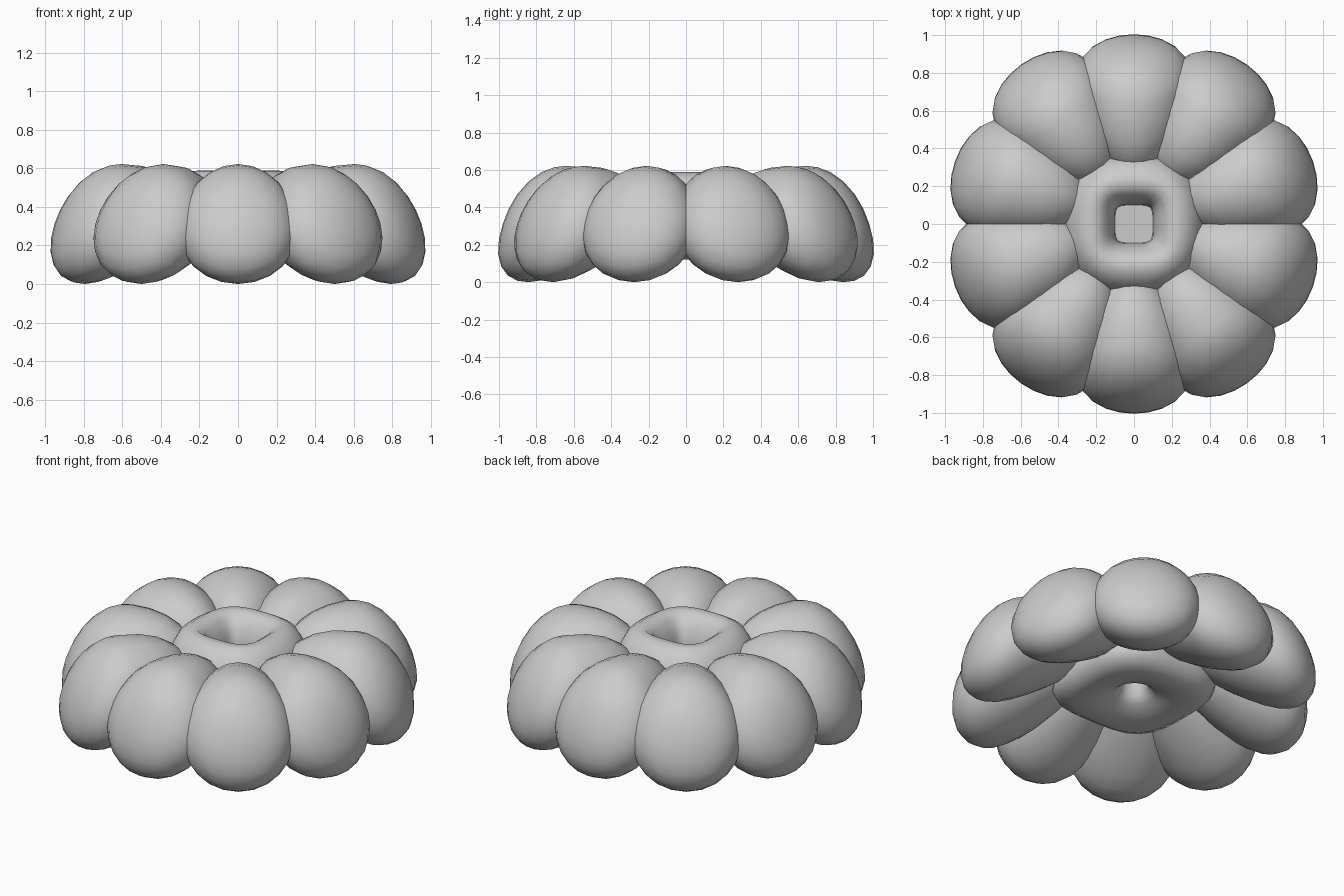
import bpy
import bmesh
import math
from mathutils import Matrix, Vector

cube = bpy.data.objects.get("Cube")
if cube:
    bpy.data.objects.remove(cube, do_unlink=True)

grey = bpy.data.materials.new("soft grey")
grey.use_nodes = True
colour = (0.6, 0.6, 0.6, 1)
grey.diffuse_color = colour
grey.node_tree.nodes["Principled BSDF"].inputs["Base Color"].default_value = colour


def finish(bm, name):
    """Turn a bmesh into a smooth-shaded object."""
    bmesh.ops.recalc_face_normals(bm, faces=bm.faces)
    for face in bm.faces:
        face.smooth = True
    mesh = bpy.data.meshes.new(name)
    bm.to_mesh(mesh)
    bm.free()
    mesh.materials.append(grey)
    obj = bpy.data.objects.new(name, mesh)
    bpy.context.collection.objects.link(obj)
    return obj


# Plump lobe: a rounded cube pulled into a leaning egg, blunt outside,
# long toward the centre on top and tucked up underneath
def lobe(name, degrees, centre=0.74):
    bm = bmesh.new()
    bmesh.ops.create_cube(bm, size=2)
    bmesh.ops.subdivide_edges(bm, edges=bm.edges[:], cuts=5, use_grid_fill=True)
    fullness = 2.2
    for v in bm.verts:
        p = Vector([math.tan(c * math.pi / 4) for c in v.co]).normalized()
        if p.x > 0:
            p /= (p.x ** fullness + math.hypot(p.y, p.z) ** fullness) ** (1 / fullness)
        u, s, w = p
        reach = 0.24 if u > 0 else 0.47 + 0.22 * min(w, 0)
        taper = 1 - 0.08 * w + 0.1 * min(u, 0)
        v.co = (centre + reach * u - 0.1 * w, 0.31 * s * taper, 0.311 + 0.311 * w)
    bm.transform(Matrix.Rotation(math.radians(degrees), 4, "Z"))
    return finish(bm, name)


# Ring of ten lobes: one at front and back, four mirrored down each side
for end, sign in (("back", 1), ("front", -1)):
    lobe(f"{end}_lobe", 90 * sign)
    for place, turn, centre in (("corner", 35.2, 0.77), ("side", 70.7, 0.74)):
        lobe(f"{end}_left_{place}_lobe", sign * (90 - turn), centre)
        lobe(f"{end}_right_{place}_lobe", sign * (90 + turn), centre)

# Core: rounded-square rings (half width, height, squareness), with a dimple on each side
RINGS = [
    (0.10, 0.38, 5), (0.105, 0.44, 5), (0.125, 0.505, 4), (0.16, 0.56, 4),
    (0.20, 0.588, 3.5), (0.25, 0.585, 3), (0.31, 0.55, 2.5), (0.36, 0.47, 2.3),
    (0.39, 0.33, 3), (0.395, 0.21, 3.5), (0.375, 0.16, 3.5), (0.31, 0.12, 3),
    (0.20, 0.14, 2.5), (0.12, 0.17, 2), (0.08, 0.21, 2), (0.065, 0.30, 2),
]
SIDES = 32
bm = bmesh.new()
loops = []
for half, z, n in RINGS:
    loop = []
    for k in range(SIDES):
        c, s = math.cos(k * math.tau / SIDES), math.sin(k * math.tau / SIDES)
        r = half / (abs(c) ** n + abs(s) ** n) ** (1 / n)
        loop.append(bm.verts.new((r * c, r * s, z)))
    loops.append(loop)
for a, b in zip(loops, loops[1:]):
    for k in range(SIDES):
        j = (k + 1) % SIDES
        bm.faces.new((a[k], a[j], b[j], b[k]))
# Crisp flat floors in both dimples
for loop in (loops[0], loops[-1]):
    for edge in bm.faces.new(loop).edges:
        edge.smooth = False
finish(bm, "core")
